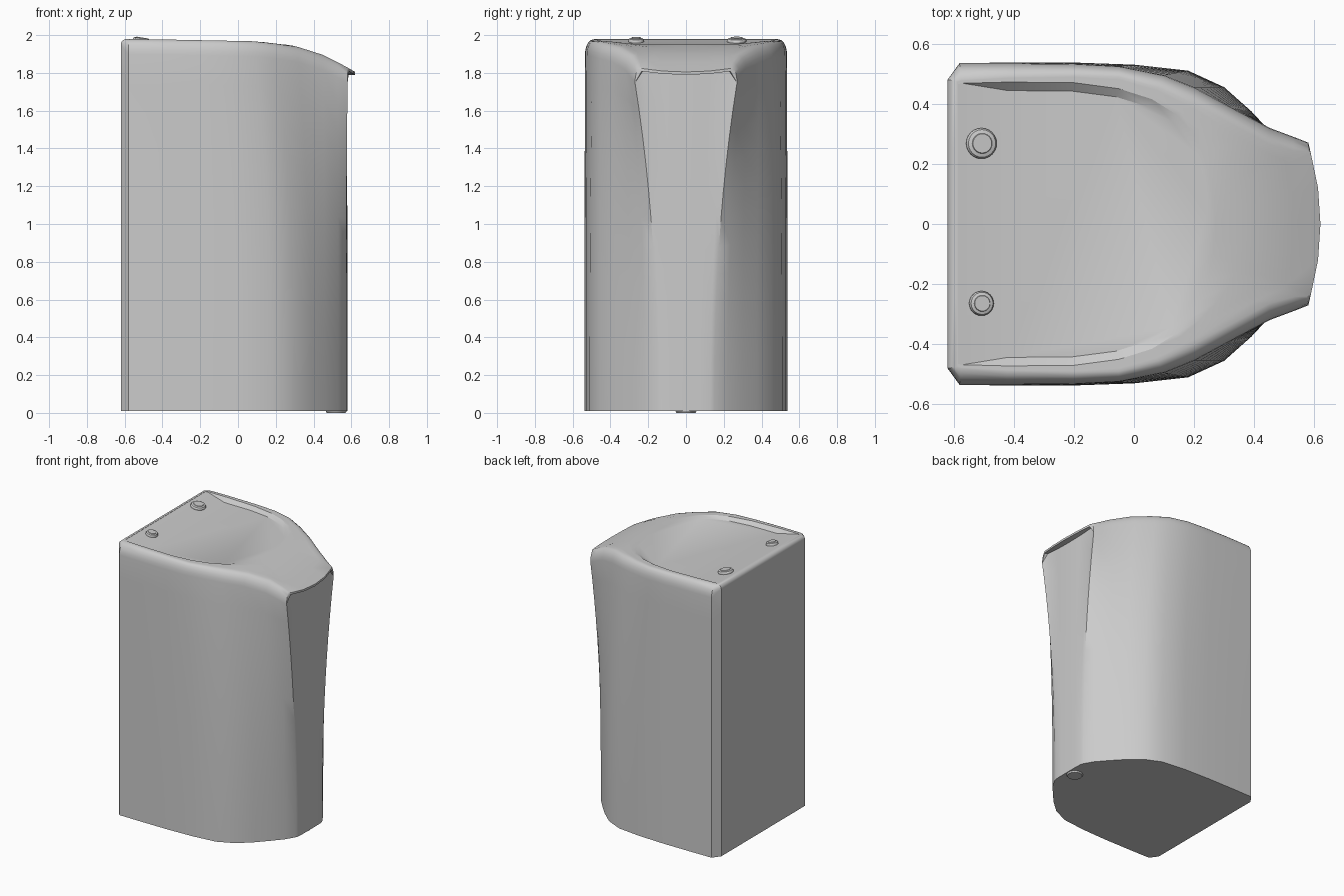
import bpy, bmesh, math
from mathutils import Matrix

default = bpy.data.objects.get("Cube")
if default:
    bpy.data.objects.remove(default, do_unlink=True)

grey = bpy.data.materials.new("plain_grey")
grey.use_nodes = True
colour = (0.6, 0.6, 0.6, 1)
grey.diffuse_color = colour
grey.node_tree.nodes["Principled BSDF"].inputs["Base Color"].default_value = colour

# Half outlines (x, y), running from the middle of the back to the middle of the front
BACK = [(-.62, 0), (-.62, .25), (-.62, .48), (-.58, .535)]
base = BACK + [(-.42, .537), (-.2, .537), (0, .53), (.18, .51), (.3, .455), (.39, .375),
               (.46, .3), (.53, .22), (.572, .15), (.578, .13), (.58, .07), (.58, 0)]
shoulder = BACK + [(-.42, .535), (-.2, .533), (-.05, .525), (.1, .495), (.2, .455), (.32, .39),
                   (.45, .32), (.53, .29), (.58, .27), (.565, .23), (.572, .12), (.575, 0)]
LIP_FRONT = [(.588, .235), (.612, .12), (.62, 0)]
lip = shoulder[:-3] + LIP_FRONT
crease = [(-.59, 0), (-.59, .25), (-.59, .475), (-.575, .48), (-.42, .49), (-.2, .495),
          (-.05, .49), (.08, .455), (.2, .4), (.32, .335), (.45, .265), (.53, .243),
          (.575, .24)] + LIP_FRONT
rim = [(-.585, 0), (-.585, .25), (-.585, .465), (-.57, .468), (-.42, .472), (-.2, .47),
       (-.05, .45), (.06, .415), (.14, .365), (.19, .31), (.225, .25), (.245, .19),
       (.255, .14), (.262, .1), (.267, .05), (.27, 0)]
COUNT = len(base)
SEAT = 4            # outline index where the dished area starts
HINGE_X, FLOOR_Z, SLOPE = -.42, 1.95, .17
BOTTOM = .01
crown = [(-.62, 1.98), (-.4, 1.977), (.1, 1.967), (.3, 1.943), (.45, 1.895),
         (.55, 1.845), (.62, 1.805)]


def mix(a, b, t):
    return a + (b - a) * t


def blend(first, second, t):
    return [(mix(a[0], b[0], t), mix(a[1], b[1], t)) for a, b in zip(first, second)]


def top_z(x):
    for (xa, za), (xb, zb) in zip(crown, crown[1:]):
        if x <= xb:
            return mix(za, zb, (x - xa) / (xb - xa))
    return crown[-1][1]


def radius(i):
    return .03 if i < 3 else .015 if i >= COUNT - 3 else .08


def edge_z(i):
    return top_z(lip[i][0]) - radius(i)


def floor_z(x):
    return FLOOR_Z + max(0, HINGE_X - x) * SLOPE


def finish(name, bm, angle=30):
    bmesh.ops.recalc_face_normals(bm, faces=bm.faces)
    mesh = bpy.data.meshes.new(name)
    bm.to_mesh(mesh)
    bm.free()
    mesh.materials.append(grey)
    obj = bpy.data.objects.new(name, mesh)
    bpy.context.collection.objects.link(obj)
    bpy.ops.object.select_all(action='DESELECT')
    obj.select_set(True)
    bpy.context.view_layer.objects.active = obj
    bpy.ops.object.shade_smooth_by_angle(angle=math.radians(angle))
    return obj


# Body: rings lofted up the walls, over the rounded edge and into the dished top
bm = bmesh.new()
rings = []


def add_ring(outline, heights):
    half = [(x, y, z) for (x, y), z in zip(outline, heights)]
    other = [(x, -y, z) for x, y, z in half[-2:0:-1]]
    rings.append([bm.verts.new(p) for p in half + other])


STEPS = 12
for step in range(STEPS + 1):
    t = step / STEPS
    add_ring(blend(base, shoulder, t ** 2.3),
             [mix(BOTTOM, edge_z(i), t) for i in range(COUNT)])

ARC = 5
for step in range(ARC + 1):
    a = math.pi / 2 * step / ARC
    add_ring(blend(lip, crease, 1 - math.cos(a)),
             [mix(edge_z(i), top_z(crease[i][0]), math.sin(a)) for i in range(COUNT)])

for t in (.25, .5, .75, 1):
    outline = blend(crease, rim, t)
    add_ring(outline, [top_z(x) for x, y in outline])

dish = [(x, y) if i < SEAT else (HINGE_X + (x - HINGE_X) * .972, y * .94)
        for i, (x, y) in enumerate(rim)]
add_ring(dish, [floor_z(x) for x, y in dish])

for low, high in zip(rings, rings[1:]):
    for i in range(len(low)):
        j = (i + 1) % len(low)
        bm.faces.new((low[i], low[j], high[j], high[i]))

# Underside, dished floor and the sloping strip behind it
inner = rings[-1]
bm.faces.new(rings[0])
bm.faces.new(inner[SEAT:len(inner) - SEAT + 1])
bm.faces.new(inner[-SEAT:] + inner[:SEAT + 1])
bmesh.ops.remove_doubles(bm, verts=bm.verts, dist=.0001)
finish("body", bm)


# Round domed pieces made from stacked discs
def domed_disc(name, profile, place, segments=24):
    bm = bmesh.new()
    loops = []
    for r, z in profile:
        loops.append([bm.verts.new((r * math.cos(k * math.tau / segments),
                                    r * math.sin(k * math.tau / segments), z))
                      for k in range(segments)])
    for low, high in zip(loops, loops[1:]):
        for k in range(segments):
            n = (k + 1) % segments
            bm.faces.new((low[k], low[n], high[n], high[k]))
    bm.faces.new(loops[0])
    bm.faces.new(loops[-1])
    bm.transform(place)
    finish(name, bm)


# Buttons on the sloping strip
BUTTON_X = -.508
tilt = Matrix.Rotation(math.atan(SLOPE), 4, 'Y')
for name, y, r in (("large_button", .268, .051), ("small_button", -.264, .041)):
    profile = [(r, -.01), (r, .008), (r * .9, .016), (r * .66, .019), (r * .62, .022)]
    domed_disc(name, profile,
               Matrix.Translation((BUTTON_X, y, floor_z(BUTTON_X))) @ tilt)

# Small foot under the front edge
domed_disc("front_foot", [(.05, 0), (.058, .015)], Matrix.Translation((.52, 0, 0)))
